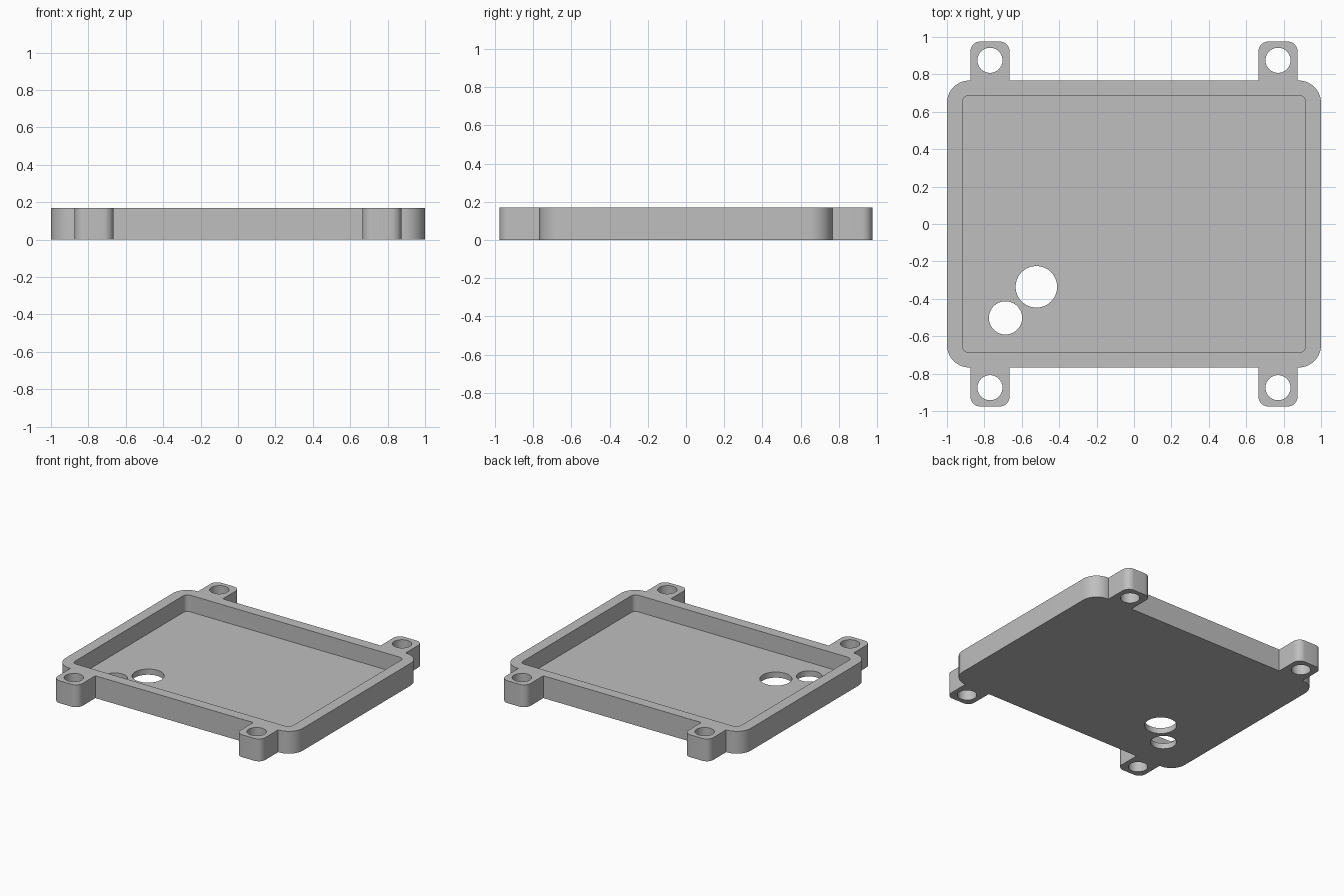
import bpy, bmesh
from math import sin, cos, pi

cube = bpy.data.objects.get("Cube")
if cube:
    bpy.data.objects.remove(cube, do_unlink=True)

HEIGHT, FLOOR = 0.17, 0.043
BODY_X, BODY_Y, BODY_R = 1.0, 0.767, 0.12
POCKET_X, POCKET_Y, POCKET_R = 0.917, 0.687, 0.035
EAR_X, EAR_HALF, EAR_END, EAR_R = 0.77, 0.105, 0.976, 0.055
EAR_HOLE_Y, EAR_HOLE_R = 0.875, 0.067

grey = bpy.data.materials.new("grey plastic")
grey.use_nodes = True
colour = (0.52, 0.52, 0.52, 1)
grey.diffuse_color = colour
grey.node_tree.nodes["Principled BSDF"].inputs["Base Color"].default_value = colour


def arc(cx, cy, r, start, end, steps):
    angles = [start + (end - start) * i / steps for i in range(steps + 1)]
    return [(cx + r * cos(a), cy + r * sin(a)) for a in angles]


def mirror_quarter(quarter):
    """Complete a counter-clockwise first-quadrant outline on all four sides."""
    half = quarter + [(-x, y) for x, y in reversed(quarter)]
    return half + [(-x, -y) for x, y in half]


def prism(name, outline, z0, z1):
    bm = bmesh.new()
    base = bm.faces.new([bm.verts.new((x, y, z0)) for x, y in outline])
    top = bmesh.ops.extrude_face_region(bm, geom=[base])["geom"]
    verts = [g for g in top if isinstance(g, bmesh.types.BMVert)]
    bmesh.ops.translate(bm, verts=verts, vec=(0, 0, z1 - z0))
    bmesh.ops.recalc_face_normals(bm, faces=bm.faces)
    mesh = bpy.data.meshes.new(name)
    bm.to_mesh(mesh)
    bm.free()
    mesh.materials.append(grey)
    obj = bpy.data.objects.new(name, mesh)
    bpy.context.collection.objects.link(obj)
    return obj


# Tray body with rounded corners and four screw ears
ear_in, ear_out = EAR_X - EAR_HALF, EAR_X + EAR_HALF
outline = arc(BODY_X - BODY_R, BODY_Y - BODY_R, BODY_R, 0, pi / 2, 14)
outline += [(ear_out, BODY_Y)]
outline += arc(ear_out - EAR_R, EAR_END - EAR_R, EAR_R, 0, pi / 2, 10)
outline += arc(ear_in + EAR_R, EAR_END - EAR_R, EAR_R, pi / 2, pi, 10)
outline += [(ear_in, BODY_Y)]
tray = prism("tray", mirror_quarter(outline), 0, HEIGHT)

# Open pocket, ear screw holes and the two cable holes in the floor
pocket = arc(POCKET_X - POCKET_R, POCKET_Y - POCKET_R, POCKET_R, 0, pi / 2, 8)
cutters = [prism("pocket_cutter", mirror_quarter(pocket), FLOOR, HEIGHT + 0.1)]
holes = [(sx * EAR_X, sy * EAR_HOLE_Y, EAR_HOLE_R) for sx in (-1, 1) for sy in (-1, 1)]
holes += [(-0.522, -0.336, 0.111), (-0.687, -0.502, 0.089)]
for x, y, r in holes:
    cutters.append(prism("hole_cutter", arc(x, y, r, 0, 2 * pi, 48)[:-1], -0.1, HEIGHT + 0.1))

bpy.context.view_layer.objects.active = tray
tray.select_set(True)
for cutter in cutters:
    cutter.hide_render = True
    mod = tray.modifiers.new("cut", "BOOLEAN")
    mod.operation, mod.solver, mod.object = "DIFFERENCE", "EXACT", cutter
    bpy.ops.object.modifier_apply(modifier=mod.name)
    bpy.data.objects.remove(cutter, do_unlink=True)

bpy.ops.object.shade_smooth_by_angle(angle=pi / 6)
